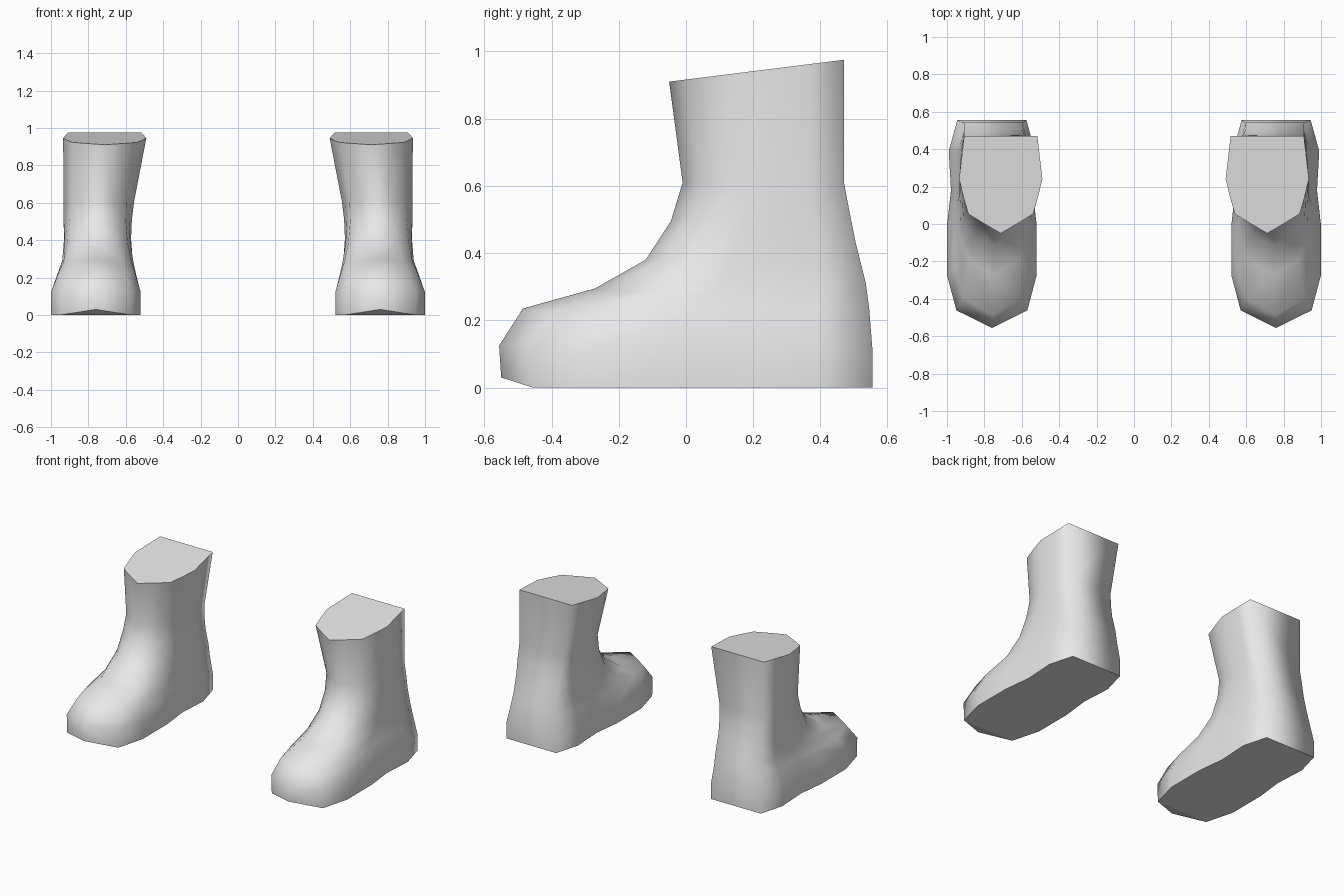
import bpy, bmesh

cube = bpy.data.objects.get("Cube")
if cube:
    bpy.data.objects.remove(cube, do_unlink=True)

# Single plain grey
grey = bpy.data.materials.new("plain_grey")
grey.use_nodes = True
colour = (0.8, 0.8, 0.8, 1.0)
grey.diffuse_color = colour
grey.node_tree.nodes["Principled BSDF"].inputs["Base Color"].default_value = colour

# Half outlines from toe tip to heel: (fraction of length, fraction of half width)
SOLE = [(0, 0), (.085, .79), (.255, 1), (.49, 1), (.66, .91), (.85, .96), (1, .77)]
CUFF = [(0, 0), (.10, .40), (.20, .78), (.38, .90), (.56, 1), (.78, .94), (1, .88)]

# Rings from sole to cuff:
# front y, front z, back y, back z, inner x, outer x, sole-to-cuff blend, side drop
RINGS = [
    (-.55, 0, .555, 0, .52, 1.0, 0, 0),
    (-.556, .125, .555, .11, .52, 1.0, 0, 0),
    (-.485, .235, .545, .235, .545, .965, .08, .02),
    (-.27, .295, .535, .31, .555, .945, .3, .02),
    (-.12, .38, .505, .43, .565, .937, .6, .01),
    (-.045, .495, .487, .52, .565, .935, .85, 0),
    (-.01, .61, .47, .61, .555, .932, 1, 0),
    (-.05, .91, .47, .975, .49, .935, 1, 0),
]


def ring_points(ring, side):
    """Closed outline: toe tip, outer side to heel, then inner side back."""
    fy, fz, by, bz, inner, outer, blend, drop = ring
    mid, half = (inner + outer) / 2, (outer - inner) / 2
    outline = [(a[0] + (b[0] - a[0]) * blend, a[1] + (b[1] - a[1]) * blend)
               for a, b in zip(SOLE, CUFF)]
    signed = outline + [(t, -w) for t, w in reversed(outline[1:])]
    return [(side * (mid + w * half), fy + (by - fy) * t,
             fz + (bz - fz) * t - drop * abs(w) * (1 - t)) for t, w in signed]


def make_boot(name, side):
    bm = bmesh.new()
    loops = [[bm.verts.new(p) for p in ring_points(r, side)] for r in RINGS]
    loops[0][0].co.z = 0.03          # sole lifts at the toe tip
    n = len(loops[0])
    # Walls
    for low, high in zip(loops, loops[1:]):
        for i in range(n):
            j = (i + 1) % n
            bm.faces.new((low[i], low[j], high[j], high[i])).smooth = True
    # Flat sole, toe wedge and closed top
    caps = [bm.faces.new(loops[0][1:]),
            bm.faces.new((loops[0][0], loops[0][1], loops[0][-1])),
            bm.faces.new(loops[-1])]
    for face in caps:
        face.smooth = False
        for edge in face.edges:
            edge.smooth = False
    bmesh.ops.recalc_face_normals(bm, faces=bm.faces)
    mesh = bpy.data.meshes.new(name)
    bm.to_mesh(mesh)
    bm.free()
    mesh.materials.append(grey)
    boot = bpy.data.objects.new(name, mesh)
    bpy.context.collection.objects.link(boot)


make_boot("left_boot", 1)
make_boot("right_boot", -1)
